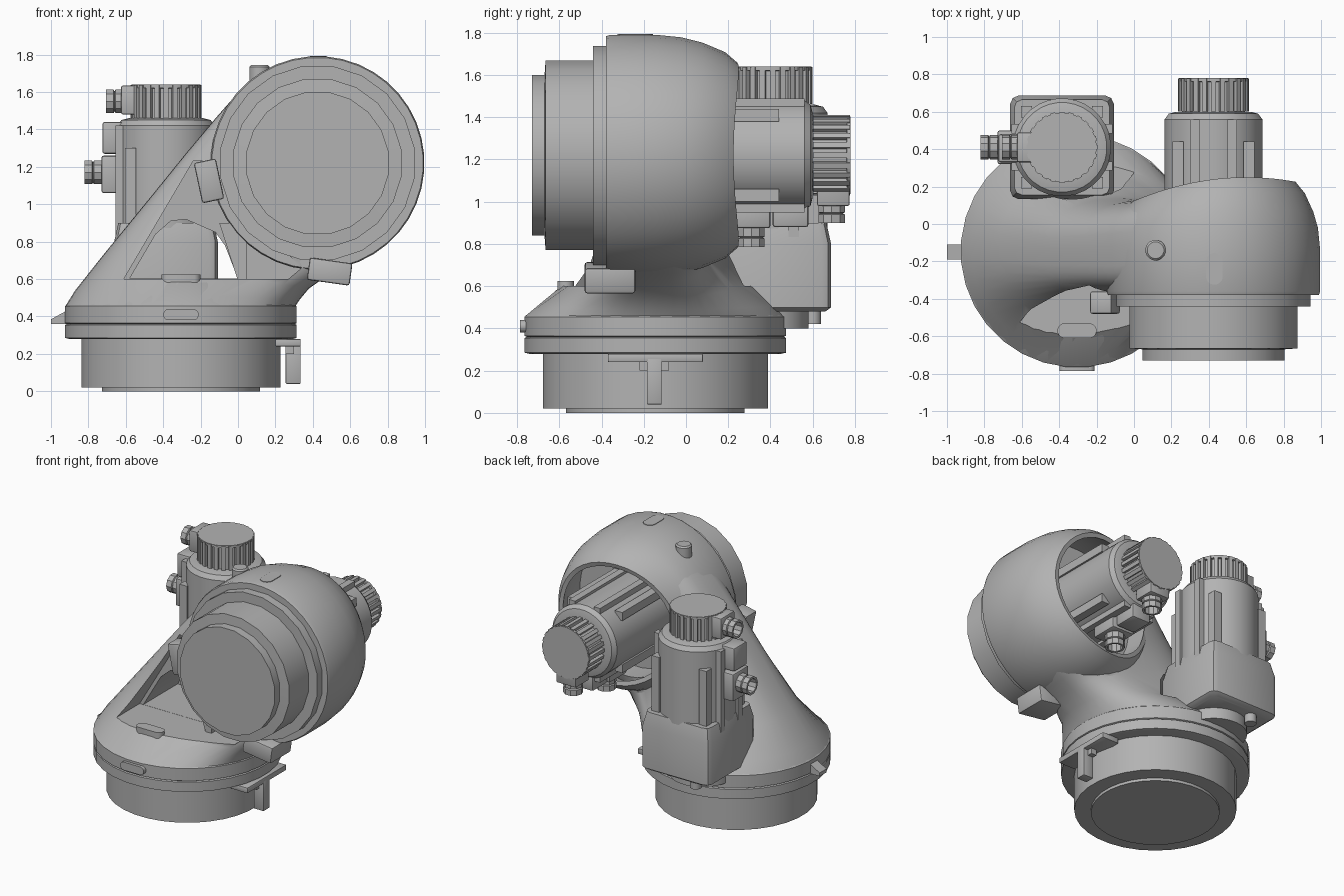
import bpy, bmesh, math
from mathutils import Matrix, Vector

old = bpy.data.objects.get("Cube")
if old:
    bpy.data.objects.remove(old)

grey = bpy.data.materials.new("cast_grey")
grey.use_nodes = True
grey.diffuse_color = (0.45, 0.45, 0.45, 1)
grey.node_tree.nodes["Principled BSDF"].inputs["Base Color"].default_value = (0.45, 0.45, 0.45, 1)

ALONG_Y = Matrix(((1, 0, 0), (0, 0, 1), (0, -1, 0))).to_4x4()
HEAD = Matrix.Translation((0.425, 0, 1.22)) @ ALONG_Y
BASE = Matrix.Translation((-0.305, -0.145, 0))


def finish(name, bm, matrix=None):
    if matrix is not None:
        bm.transform(matrix)
    bmesh.ops.recalc_face_normals(bm, faces=bm.faces)
    mesh = bpy.data.meshes.new(name)
    bm.to_mesh(mesh)
    bm.free()
    mesh.materials.append(grey)
    ob = bpy.data.objects.new(name, mesh)
    bpy.context.collection.objects.link(ob)
    return ob


def activate(ob):
    bpy.ops.object.select_all(action='DESELECT')
    ob.select_set(True)
    bpy.context.view_layer.objects.active = ob


def smooth(ob, angle=32):
    activate(ob)
    bpy.ops.object.shade_smooth_by_angle(angle=math.radians(angle))
    return ob


def skin(bm, rings):
    """Bridge matching rings of points and cap both ends."""
    loops = [[bm.verts.new(p) for p in ring] for ring in rings]
    n = len(loops[0])
    for a, b in zip(loops, loops[1:]):
        for i in range(n):
            j = (i + 1) % n
            bm.faces.new((a[i], a[j], b[j], b[i]))
    bm.faces.new(loops[0])
    bm.faces.new(loops[-1])


def lathe(name, profile, matrix, n=32):
    bm = bmesh.new()
    turn = [2 * math.pi * (i + 0.5) / n for i in range(n)]
    skin(bm, [[(r * math.cos(a), r * math.sin(a), z) for a in turn] for r, z in profile])
    return smooth(finish(name, bm, matrix))


def box(name, lo, hi, matrix=None, bevel=0.0):
    bm = bmesh.new()
    lo, hi = Vector(lo), Vector(hi)
    bmesh.ops.create_cube(bm, size=1, matrix=Matrix.Translation((lo + hi) / 2) @ Matrix.Diagonal((*(hi - lo), 1)))
    if bevel:
        bmesh.ops.bevel(bm, geom=bm.edges[:], offset=bevel, segments=2, profile=0.5, affect='EDGES')
    return smooth(finish(name, bm, matrix))


def prism(name, pts, y0, y1):
    bm = bmesh.new()
    skin(bm, [[(x, y, z) for x, z in pts] for y in (y0, y1)])
    return finish(name, bm)


def capsule(name, length, r, h, matrix):
    bm = bmesh.new()
    ring = []
    for i in range(16):
        a = 2 * math.pi * (i + 0.5) / 16
        ring.append((r * math.cos(a) + math.copysign(length / 2 - r, math.cos(a)), r * math.sin(a)))
    skin(bm, [[(x, y, z) for x, y in ring] for z in (-h, h)])
    return smooth(finish(name, bm, matrix))


def cut(target, *cutters):
    for c in cutters:
        c.hide_render = True
        mod = target.modifiers.new("cut", 'BOOLEAN')
        mod.operation, mod.solver, mod.object = 'DIFFERENCE', 'EXACT', c
        activate(target)
        bpy.ops.object.modifier_apply(modifier=mod.name)
        bpy.data.objects.remove(c)
    smooth(target)


# Round base: foot, drum, stepped flange and sloping shoulder
lathe("base_drum", [(0.425, 0), (0.425, 0.02), (0.535, 0.02), (0.535, 0.29)], BASE)
lathe("base_flange", [(0.6, 0.28), (0.622, 0.285), (0.622, 0.355), (0.612, 0.36), (0.622, 0.365),
                      (0.622, 0.455), (0.605, 0.47), (0.46, 0.59), (0.44, 0.6)], BASE)

# Slanting neck lofted from base to head: left x,z / right x,z / front y, back y / front and back roundness
stations = [((-0.92, 0.46), (0.31, 0.46), -0.76, 0.47, 1.0, 1.0),
            ((-0.87, 0.54), (0.33, 0.49), -0.69, 0.42, 0.95, 0.97),
            ((-0.72, 0.73), (0.38, 0.55), -0.53, 0.28, 0.8, 0.88),
            ((-0.45, 1.06), (0.48, 0.62), -0.4, 0.14, 0.55, 0.75),
            ((-0.28, 1.27), (0.56, 0.66), -0.385, 0.13, 0.5, 0.7),
            ((-0.12, 1.46), (0.66, 0.71), -0.38, 0.14, 0.45, 0.65),
            ((-0.015, 1.58), (0.72, 0.75), -0.38, 0.16, 0.45, 0.65),
            ((0.11, 1.66), (0.82, 0.82), -0.38, 0.18, 0.5, 0.7)]


def neck_ring(left, right, front, back, e_front, e_back, n=48):
    ring = []
    for i in range(n):
        a = 2 * math.pi * i / n
        e = e_front if math.sin(a) < 0 else e_back
        u, v = (math.copysign(abs(f) ** e, f) for f in (math.cos(a), math.sin(a)))
        x, z = ((l + r + (r - l) * u) / 2 for l, r in zip(left, right))
        ring.append((x, (front + back + (back - front) * v) / 2, z))
    return ring


bm = bmesh.new()
skin(bm, [neck_ring(*s) for s in stations])
neck = finish("neck", bm)
cut(neck,
    prism("front_recess", [(-0.61, 0.601), (-0.24, 1.23), (0.1, 1.23), (0.2, 0.8), (0.34, 0.66), (0.27, 0.601)], -1, -0.26),
    prism("window", [(-0.58, 0.602), (-0.44, 0.84), (-0.36, 0.91), (-0.28, 0.92), (-0.12, 0.85), (-0.07, 0.78),
                     (0.0, 0.602)], -0.9, 0.8),
    lathe("motor_clearance", [(0.42, -0.05), (0.42, 0.6)], HEAD))
prism("neck_web", [(0.0, 0.59), (0.045, 0.59), (0.045, 0.8), (0.12, 0.9), (-0.1, 0.9)], -0.37, -0.2)

# Hollow head housing, open at the back along a curved rim, with stepped front drum
housing = lathe("head_housing", [(0.5, -0.4), (0.5, -0.38), (0.565, -0.38), (0.572, -0.36), (0.572, -0.14),
                                 (0.56, -0.02), (0.535, 0.08), (0.49, 0.19), (0.44, 0.25), (0.41, 0.24),
                                 (0.46, 0.14), (0.5, 0.0), (0.5, -0.1)], HEAD, 40)
for v in housing.data.vertices:
    if v.co.y > 0:
        v.co.y -= v.co.y / 0.25 * 0.35 * (v.co.x - 0.6) ** 2
lathe("head_drum", [(0.525, -0.37), (0.525, -0.44), (0.455, -0.44), (0.455, -0.665), (0.385, -0.67),
                    (0.385, -0.73)], HEAD, 20)


# Motor with ribbed cap, corner rails and two plugs; origin at the end of the body
def motor(prefix, matrix, length):
    def mbox(part, lo, hi, bevel=0.0):
        return box(prefix + part, lo, hi, matrix, bevel)
    lathe(prefix + "_body", [(0.262, -length), (0.262, -0.03), (0.24, 0), (0.2, 0.01)], matrix)
    lathe(prefix + "_cap", [(0.168, 0), (0.168, 0.17), (0.185, 0.172), (0.185, 0.19)], matrix)
    bm = bmesh.new()
    for i in range(24):
        spin = Matrix.Rotation(2 * math.pi * i / 24, 4, 'Z')
        bmesh.ops.create_cube(bm, size=1, matrix=spin @ Matrix.Translation((0.172, 0, 0.1)) @ Matrix.Diagonal((0.036, 0.026, 0.175, 1)))
    finish(prefix + "_cap_ribs", bm, matrix)
    for i, (sx, sy) in enumerate(((1, 1), (1, -1), (-1, 1), (-1, -1))):
        mbox("_rail_%d" % i, (sx * 0.19 - 0.03, sy * 0.19 - 0.03, -length),
             (sx * 0.19 + 0.03, sy * 0.19 + 0.03, -0.15))
        mbox("_side_rail_%d" % i, (sx * 0.24 - 0.03, sy * 0.1 - 0.025, -length),
             (sx * 0.24 + 0.03, sy * 0.1 + 0.025, -0.03))
    mbox("_cap_plug_block", (-0.24, -0.08, 0.03), (0, 0.08, 0.185), 0.01)
    mbox("_terminal_box", (-0.34, -0.08, -0.18), (-0.22, 0.07, -0.01), 0.012)
    mbox("_plug_block", (-0.345, -0.09, -0.39), (-0.22, 0.09, -0.19), 0.012)
    for tag, x, z in (("cap", -0.23, 0.1), ("side", -0.345, -0.28)):
        turn = Matrix.Translation((x, 0, z)) @ Matrix.Rotation(-math.pi / 2, 4, 'Y')
        lathe(prefix + "_" + tag + "_plug", [(0.066, 0), (0.066, 0.04), (0.056, 0.045), (0.066, 0.05), (0.066, 0.09),
                                             (0.05, 0.09), (0.05, 0.03)], matrix @ turn, 10)


motor("upright_motor", Matrix.Translation((-0.385, 0.41, 1.45)), 0.9)
SIDEWAYS = Matrix(((0, 1, 0), (0, 0, 1), (1, 0, 0))).to_4x4()
motor("head_motor", Matrix.Translation((0.425, 0.59, 1.22)) @ SIDEWAYS, 0.7)

# Square mount under the upright motor with screws and a lug
bm = bmesh.new()
corner = [(1, .84), (.95, .95), (.84, 1)]
outline = []
for k in range(4):
    spin = Matrix.Rotation(k * math.pi / 2, 2)
    outline += [spin @ Vector(p) for p in corner]
skin(bm, [[(-0.385 + p.x * s, 0.41 + p.y * s, z) for p in outline]
          for s, z in ((0.25, 0.48), (0.277, 0.5), (0.277, 0.8), (0.255, 0.9))])
smooth(finish("motor_mount", bm))
lathe("mount_spigot", [(0.22, 0.4), (0.22, 0.5)], Matrix.Translation((-0.385, 0.36, 0)))
lathe("mount_lug", [(0.04, 0.42), (0.04, 0.5)], Matrix.Translation((-0.5, 0.6, 0)), 12)
for i, (sx, sy) in enumerate(((1, 1), (1, -1), (-1, 1), (-1, -1))):
    lathe("mount_screw_%d" % i, [(0.025, 0.7), (0.025, 0.9)],
          Matrix.Translation((-0.385 + sx * 0.225, 0.41 + sy * 0.225, 0)), 10)

# Stop blocks on the head rim
for name, x, z, tilt, size, back in (("side_stop", -0.155, 1.125, -12, (0.12, 0.22), -0.36),
                                     ("lower_stop", 0.49, 0.64, 8, (0.23, 0.12), -0.24)):
    w, h = size[0] / 2, size[1] / 2
    place = Matrix.Translation((x, 0, z)) @ Matrix.Rotation(math.radians(tilt), 4, 'Y')
    box(name, (-w, -0.48, -h), (w, back, h), place, 0.012)

# Small fittings
lathe("top_pin", [(0.055, 1.5), (0.055, 1.735), (0.045, 1.745)], Matrix.Translation((0.115, -0.14, 0)), 16)
capsule("top_slot", 0.17, 0.045, 0.012, Matrix.Translation((0.43, -0.24, 1.782)) @ Matrix.Rotation(math.pi / 2, 4, 'Z'))
capsule("base_top_plate", 0.21, 0.04, 0.025, Matrix.Translation((-0.305, -0.57, 0.6)))
capsule("base_front_plate", 0.19, 0.03, 0.015, Matrix.Translation((-0.305, -0.77, 0.41)) @ Matrix.Rotation(math.pi / 2, 4, 'X'))
prism("side_pointer", [(-1.0, 0.36), (-0.9, 0.36), (-0.9, 0.44), (-1.0, 0.385)], -0.19, -0.11)

# Bracket hanging below the flange
box("bracket_bar", (0.2, -0.37, 0.24), (0.335, 0.08, 0.28), bevel=0.006)
box("bracket_leg", (0.255, -0.185, 0.04), (0.335, -0.115, 0.26), bevel=0.004)
box("bracket_gusset", (0.255, -0.22, 0.2), (0.3, -0.08, 0.25))
